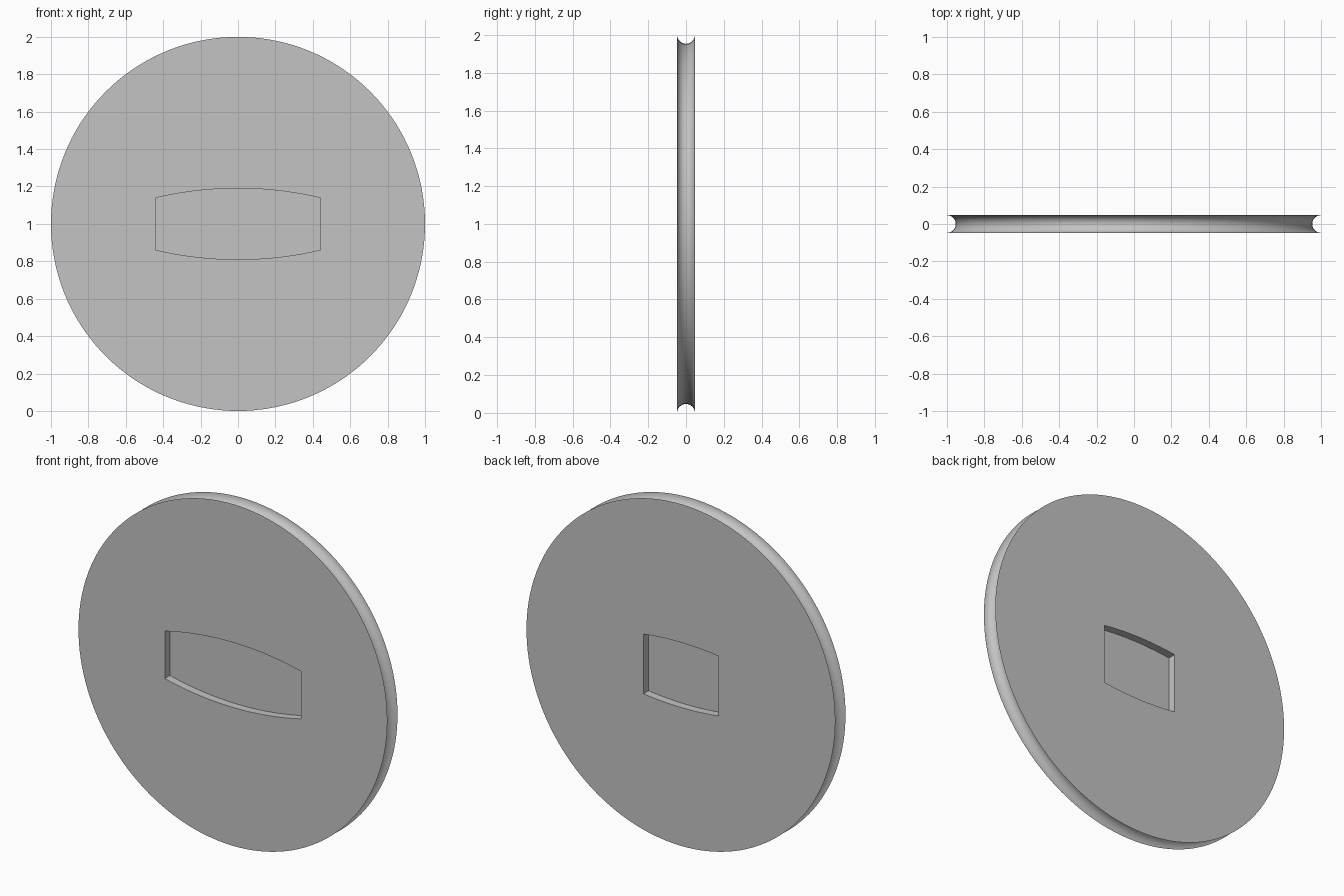
import bpy, bmesh, math

if "Cube" in bpy.data.objects:
    bpy.data.objects.remove(bpy.data.objects["Cube"])

R, H = 1.0, 0.047                      # disc radius, half thickness (= groove radius)
SEG, ARC = 144, 16
HALF_W, HALF_HOLE = 0.441, 0.242       # half widths of front recess and through hole
MID_H, END_H = 0.19, 0.139             # half heights of the opening at centre and ends


def new_object(name, bm):
    bmesh.ops.recalc_face_normals(bm, faces=bm.faces)
    mesh = bpy.data.meshes.new(name)
    bm.to_mesh(mesh)
    bm.free()
    obj = bpy.data.objects.new(name, mesh)
    bpy.context.collection.objects.link(obj)
    return obj


# Disc with a half-round groove running around its rim
bm = bmesh.new()
rings = []
for i in range(ARC + 1):
    a = math.pi * i / ARC
    r, y = R - H * math.sin(a), -H * math.cos(a)
    rings.append([bm.verts.new((r * math.cos(t), y, 1 + r * math.sin(t)))
                  for t in (2 * math.pi * k / SEG for k in range(SEG))])
for lo, hi in zip(rings, rings[1:]):
    for k in range(SEG):
        n = (k + 1) % SEG
        bm.faces.new((lo[k], lo[n], hi[n], hi[k]))
bm.faces.new(rings[0])
bm.faces.new(rings[-1][::-1])
disc = new_object("grooved_disc", bm)

# Stepped cutter: wide bowed recess in front, narrower hole through the back
sag = MID_H - END_H
rad = (HALF_W ** 2 + sag ** 2) / (2 * sag)
xs = sorted([HALF_W * i / 12 for i in range(-12, 13)] + [-HALF_HOLE, HALF_HOLE])
bm = bmesh.new()
cols = []
for x in xs:
    h = MID_H - rad + math.sqrt(rad ** 2 - x ** 2)
    cols.append([bm.verts.new((x, -0.1, 1 + s * h)) for s in (-1, 1)])
faces = [bm.faces.new((a[0], b[0], b[1], a[1])) for a, b in zip(cols, cols[1:])]


def extrude(faces, dy):
    geom = bmesh.ops.extrude_face_region(bm, geom=faces)["geom"]
    verts = [g for g in geom if isinstance(g, bmesh.types.BMVert)]
    bmesh.ops.translate(bm, verts=verts, vec=(0, dy, 0))
    return [g for g in geom if isinstance(g, bmesh.types.BMFace)]


step = extrude(faces, 0.1)
extrude([f for f in step if abs(f.calc_center_median().x) < HALF_HOLE], 0.1)
cutter = new_object("opening_cutter", bm)
cutter.hide_render = True

# Cut the opening
mod = disc.modifiers.new("opening", 'BOOLEAN')
mod.operation, mod.solver, mod.object = 'DIFFERENCE', 'EXACT', cutter
bpy.context.view_layer.objects.active = disc
disc.select_set(True)
bpy.ops.object.modifier_apply(modifier=mod.name)
bpy.data.objects.remove(cutter)

# Plain grey finish, smooth round surfaces with sharp edges
grey = bpy.data.materials.new("grey")
grey.diffuse_color = (0.55, 0.55, 0.55, 1)
grey.use_nodes = True
grey.node_tree.nodes["Principled BSDF"].inputs["Base Color"].default_value = grey.diffuse_color
disc.data.materials.clear()
disc.data.materials.append(grey)
bpy.ops.object.shade_smooth_by_angle(angle=math.radians(30))
